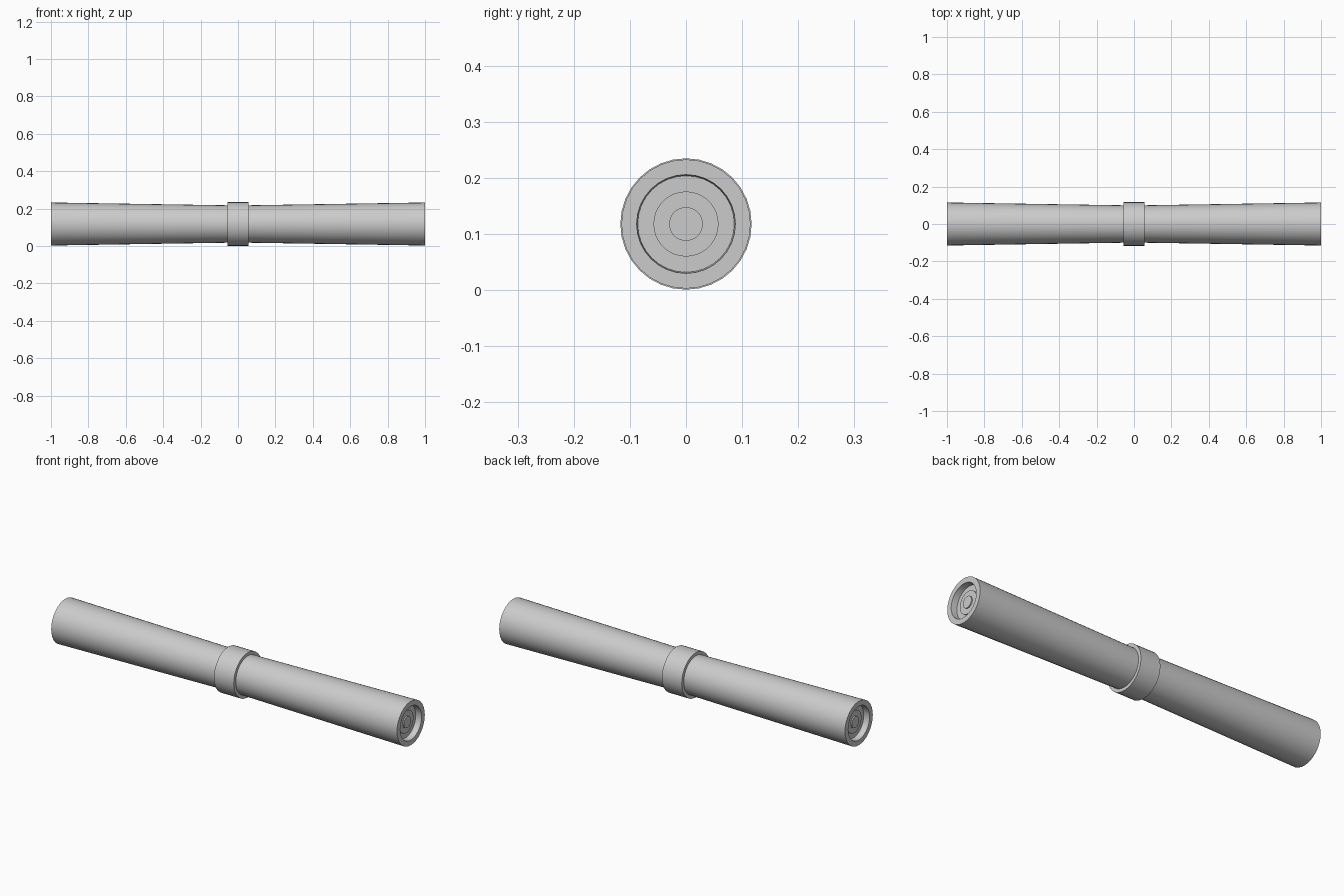
import bpy, bmesh, math

if "Cube" in bpy.data.objects:
    bpy.data.objects.remove(bpy.data.objects["Cube"])

SIDES = 32
AXIS_Z = 0.118


def lathe(name, profile, closed=False):
    """Revolve (x, radius) points around the long x axis."""
    bm = bmesh.new()
    rings = []
    for x, r in profile:
        if r == 0:
            rings.append([bm.verts.new((x, 0, AXIS_Z))] * SIDES)
            continue
        rings.append([bm.verts.new((x, r * math.cos(2 * math.pi * i / SIDES),
                                    AXIS_Z + r * math.sin(2 * math.pi * i / SIDES)))
                      for i in range(SIDES)])
    pairs = list(zip(rings, rings[1:]))
    if closed:
        pairs.append((rings[-1], rings[0]))
    for a, b in pairs:
        for i in range(SIDES):
            j = (i + 1) % SIDES
            quad = list(dict.fromkeys((a[i], a[j], b[j], b[i])))
            bm.faces.new(quad)
    bmesh.ops.recalc_face_normals(bm, faces=bm.faces)
    mesh = bpy.data.meshes.new(name)
    bm.to_mesh(mesh)
    bm.free()
    obj = bpy.data.objects.new(name, mesh)
    bpy.context.collection.objects.link(obj)
    bpy.context.view_layer.objects.active = obj
    obj.select_set(True)
    bpy.ops.object.shade_smooth_by_angle(angle=math.radians(30))
    obj.select_set(False)
    return obj


# Shaft: waisted tube, recessed ends with concentric raised steps
half = [(0.98, 0), (0.98, 0.03), (0.974, 0.03), (0.974, 0.058),
        (0.968, 0.058), (0.968, 0.086), (1.0, 0.088), (1.0, 0.115), (0.057, 0.10)]
lathe("shaft", half + [(-x, r) for x, r in reversed(half)])

# Central collar
lathe("collar", [(-0.057, 0.095), (-0.057, 0.117), (0.057, 0.117), (0.057, 0.095)], closed=True)
